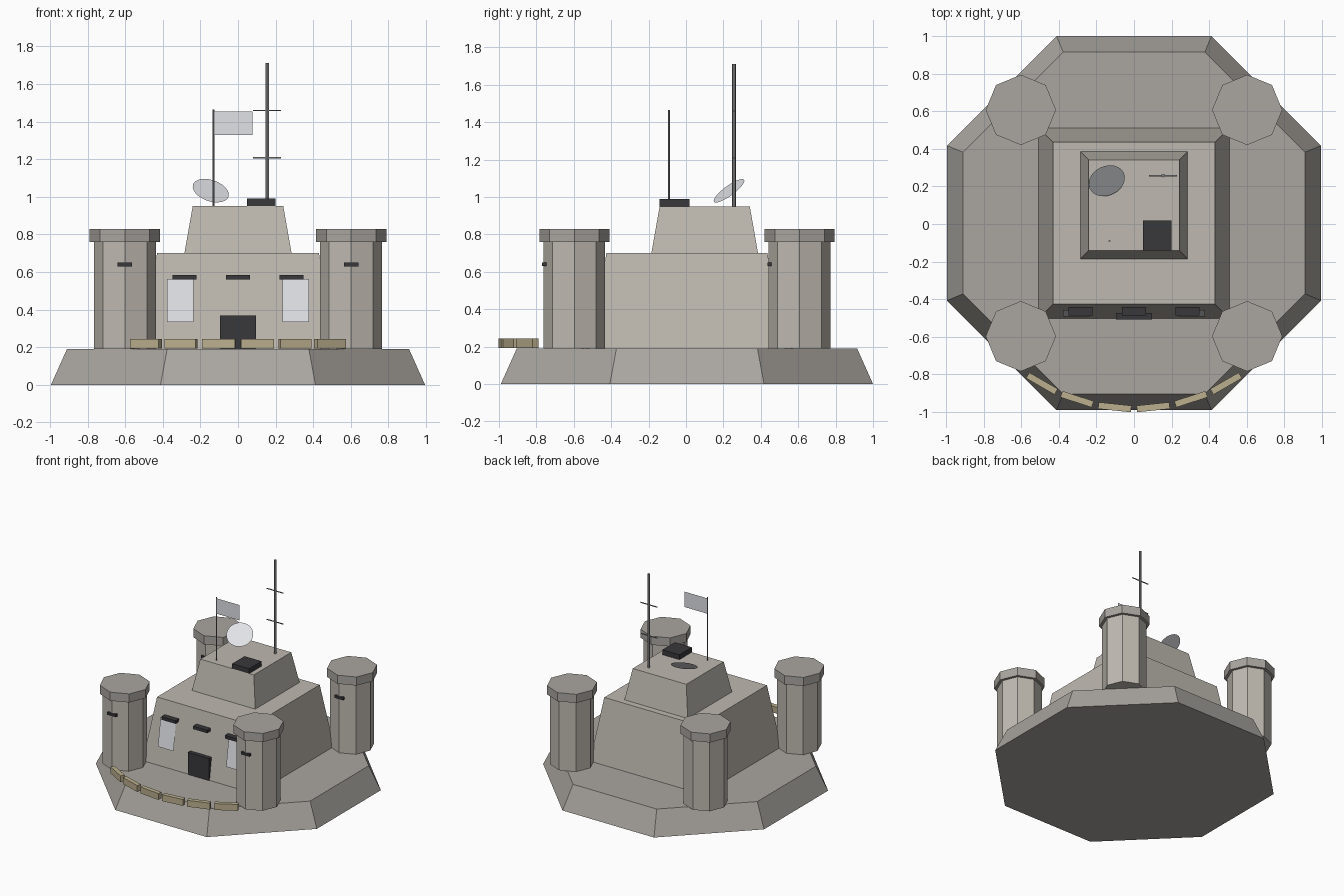
import bpy, bmesh
from math import radians, sin, cos, pi, sqrt
from mathutils import Vector, Matrix

if "Cube" in bpy.data.objects:
    bpy.data.objects.remove(bpy.data.objects["Cube"])

CY = 0.005  # centre of the fort in y


def material(name, r, g, b):
    m = bpy.data.materials.new(name)
    m.diffuse_color = (r, g, b, 1)
    m.use_nodes = True
    m.node_tree.nodes["Principled BSDF"].inputs["Base Color"].default_value = m.diffuse_color
    return m


EARTH = material("dark_stone", 0.40, 0.38, 0.35)
STONE = material("stone", 0.52, 0.49, 0.44)
DARK = material("dark_metal", 0.04, 0.04, 0.045)
METAL = material("metal", 0.25, 0.25, 0.25)
SAND = material("sandbag", 0.50, 0.43, 0.27)
CLOTH = material("cloth", 0.75, 0.76, 0.80)


def finish(name, bm, mat):
    bmesh.ops.recalc_face_normals(bm, faces=bm.faces)
    me = bpy.data.meshes.new(name)
    bm.to_mesh(me)
    bm.free()
    ob = bpy.data.objects.new(name, me)
    bpy.context.collection.objects.link(ob)
    me.materials.append(mat)
    return ob


def prism(name, mat, x, y, z0, z1, r0, r1, sides, turn=0.0):
    """Upright n-sided prism or frustum, closed at both ends."""
    bm = bmesh.new()
    m = Matrix.Translation((x, y, (z0 + z1) / 2)) @ Matrix.Rotation(turn, 4, 'Z')
    bmesh.ops.create_cone(bm, cap_ends=True, segments=sides, radius1=r0,
                          radius2=r1, depth=z1 - z0, matrix=m)
    return finish(name, bm, mat)


def box(name, mat, lo, hi, turn=0.0):
    bm = bmesh.new()
    lo, hi = Vector(lo), Vector(hi)
    m = (Matrix.Translation((lo + hi) / 2) @ Matrix.Rotation(turn, 4, 'Z')
         @ Matrix.Diagonal((*(hi - lo), 1)))
    bmesh.ops.create_cube(bm, size=1, matrix=m)
    return finish(name, bm, mat)


def sheet(name, mat, points):
    bm = bmesh.new()
    bm.faces.new([bm.verts.new(p) for p in points])
    return finish(name, bm, mat)


# Sloped octagonal plinth
k = 1 / cos(pi / 8)
prism("plinth", EARTH, 0, CY, 0, 0.19, 0.995 * k, 0.91 * k, 8, pi / 8)

# Main keep and upper storey, both square and tapering
q = sqrt(2)
prism("keep", STONE, 0, CY, 0.19, 0.70, 0.507 * q, 0.431 * q, 4, pi / 4)
prism("upper_storey", STONE, 0, 0.1, 0.70, 0.95, 0.285 * q, 0.241 * q, 4, pi / 4)

# Four octagonal corner towers with caps and front slits
for sx in (-1, 1):
    for sy in (-1, 1):
        x, y = sx * 0.602, CY + sy * 0.602
        prism("tower_shaft", STONE, x, y, 0.19, 0.76, 0.165, 0.165, 8)
        prism("tower_cap", EARTH, x, y, 0.76, 0.83, 0.187, 0.187, 8)
        box("tower_slit", DARK, (x - 0.038, y - 0.172, 0.63), (x + 0.038, y - 0.145, 0.65))

# Door and window slits
box("door", DARK, (-0.095, -0.508, 0.19), (0.095, -0.475, 0.37))
for x in (-0.285, 0, 0.285):
    box("window_slit", DARK, (x - 0.063, -0.487, 0.56), (x + 0.063, -0.44, 0.585))

# Hanging banners, following the slope of the wall
for x in (-0.307, 0.307):
    sheet("banner", CLOTH, [(x - 0.07, -0.492, 0.335), (x + 0.07, -0.492, 0.335),
                            (x + 0.07, -0.457, 0.562), (x - 0.07, -0.457, 0.562)])

# Sandbag arc in front of the door
for a in (-30, -18, -6, 6, 18, 30):
    t = radians(a)
    c = Vector((0.98 * sin(t), -0.98 * cos(t), 0.218))
    h = Vector((0.0875, 0.0175, 0.026))
    box("sandbag", SAND, c - h, c + h, t)

# Roof hatch
box("roof_hatch", DARK, (0.047, -0.142, 0.95), (0.2, 0.018, 0.99))

# Flagpole and flag
prism("flagpole", METAL, -0.13, -0.09, 0.95, 1.465, 0.005, 0.005, 6)
sheet("flag", CLOTH, [(-0.13, -0.09, 1.33), (0.078, -0.09, 1.33),
                      (0.078, -0.09, 1.455), (-0.13, -0.09, 1.455)])

# Radio mast with crossbars
prism("radio_mast", METAL, 0.155, 0.257, 0.95, 1.712, 0.01, 0.01, 6)
for z in (1.208, 1.46):
    box("mast_crossbar", METAL, (0.08, 0.254, z - 0.003), (0.23, 0.26, z + 0.003))

# Tilted dish
bm = bmesh.new()
tilt = Vector((0.27, -0.57, 0.78)).to_track_quat('Z', 'Y').to_matrix().to_4x4()
bmesh.ops.create_circle(bm, cap_ends=True, segments=24, radius=0.1,
                        matrix=Matrix.Translation((-0.145, 0.23, 1.033)) @ tilt)
finish("dish", bm, CLOTH)
